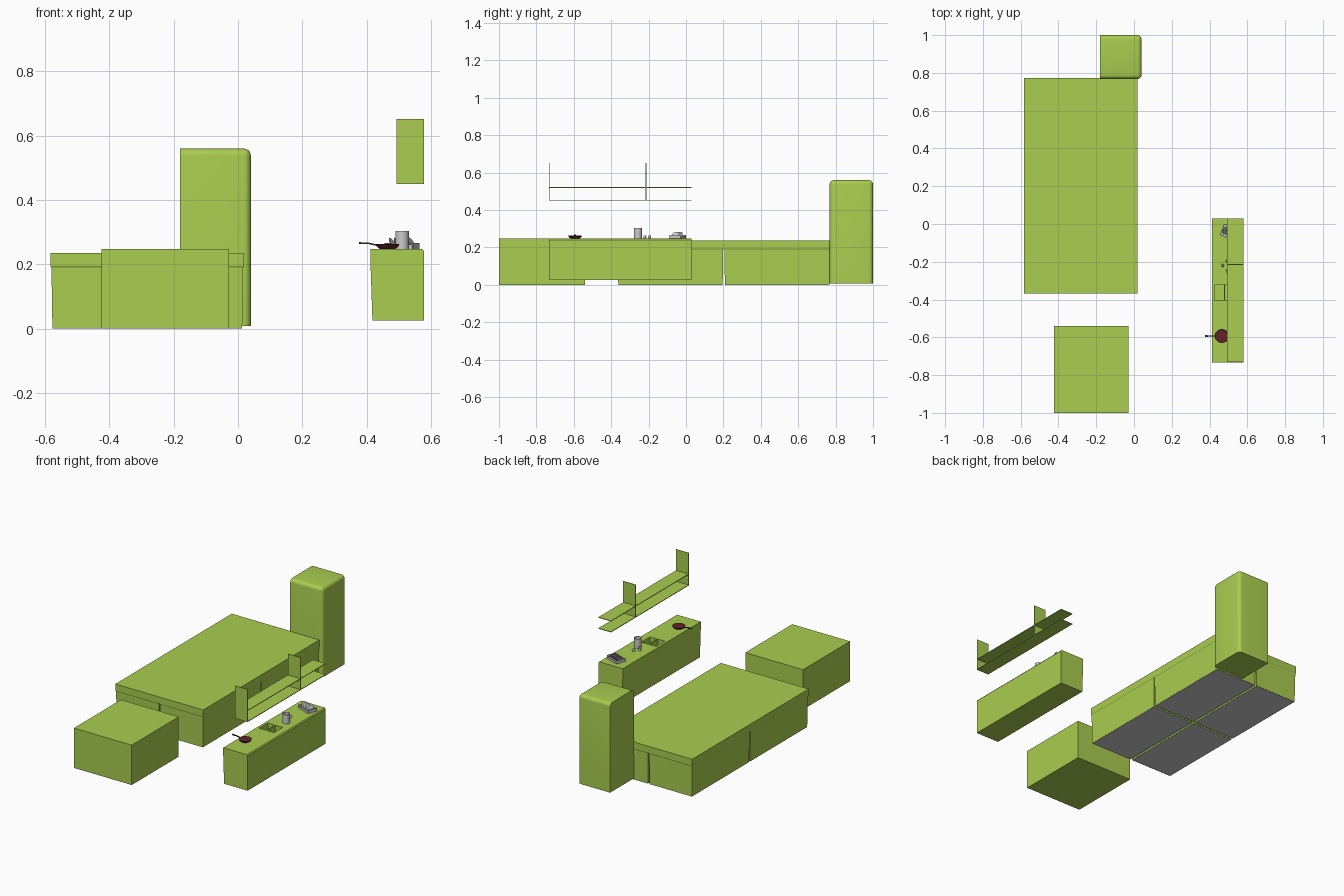
import bpy, bmesh, math
from mathutils import Matrix

if "Cube" in bpy.data.objects:
    bpy.data.objects.remove(bpy.data.objects["Cube"])


def material(name, rgb):
    m = bpy.data.materials.new(name)
    m.diffuse_color = (*rgb, 1)
    m.use_nodes = True
    m.node_tree.nodes["Principled BSDF"].inputs["Base Color"].default_value = m.diffuse_color
    return m


GREEN = material("green", (0.40, 0.61, 0.08))
RED = material("dark_red", (0.13, 0.015, 0.02))
DARK = material("charcoal", (0.05, 0.05, 0.06))


def finish(name, bm, mat=None, smooth=False):
    bmesh.ops.recalc_face_normals(bm, faces=bm.faces)
    me = bpy.data.meshes.new(name)
    bm.to_mesh(me)
    bm.free()
    ob = bpy.data.objects.new(name, me)
    bpy.context.collection.objects.link(ob)
    if mat:
        me.materials.append(mat)
    if smooth:
        bpy.ops.object.select_all(action='DESELECT')
        ob.select_set(True)
        bpy.context.view_layer.objects.active = ob
        bpy.ops.object.shade_smooth_by_angle(angle=math.radians(40))
    return ob


def add_box(bm, x0, x1, y0, y1, z0, z1):
    m = Matrix.Translation(((x0 + x1) / 2, (y0 + y1) / 2, (z0 + z1) / 2))
    m = m @ Matrix.Diagonal((x1 - x0, y1 - y0, z1 - z0, 1))
    return bmesh.ops.create_cube(bm, size=1, matrix=m)["verts"]


def box(name, *dims, mat=GREEN):
    bm = bmesh.new()
    add_box(bm, *dims)
    return finish(name, bm, mat)


def stack(bm, rings):
    """Skin a list of closed rings and cap both ends."""
    loops = [[bm.verts.new(p) for p in r] for r in rings]
    n = len(loops[0])
    for a, b in zip(loops, loops[1:]):
        for i in range(n):
            bm.faces.new((a[i], a[(i + 1) % n], b[(i + 1) % n], b[i]))
    bm.faces.new(loops[0])
    bm.faces.new(loops[-1])


def lathe(name, profile, centre, mat=None, n=20):
    bm = bmesh.new()
    stack(bm, [[(centre[0] + r * math.cos(2 * math.pi * i / n),
                 centre[1] + r * math.sin(2 * math.pi * i / n), centre[2] + z)
                for i in range(n)] for r, z in profile])
    return finish(name, bm, mat, True)


# Island: four cabinets that taper below, leaving thin wedge gaps between them
for i, (x0, x1) in enumerate(((-0.583, -0.282), (-0.282, 0.019))):
    for j, (y0, y1) in enumerate(((-0.368, 0.202), (0.202, 0.772))):
        bm = bmesh.new()
        stack(bm, [[(x0 + d, y0 + d, z), (x1 - d, y0 + d, z),
                    (x1 - d, y1 - d, z), (x0 + d, y1 - d, z)]
                   for d, z in ((0.006, 0.002), (0.003, 0.19), (0, 0.195), (0, 0.236))])
        finish(f"island_cabinet_{i}{j}", bm, GREEN)
        box(f"island_base_panel_{i}{j}", x0 + 0.007, x1 - 0.007,
            y0 + 0.007, y1 - 0.007, 0, 0.002, mat=None)

# Free standing block
box("end_block", -0.424, -0.028, -1.0, -0.54, 0, 0.247)

# Fridge with rounded door side and top
bm = bmesh.new()
add_box(bm, -0.18, 0.04, 0.768, 1.0, 0.008, 0.56)
edges = []
for e in bm.edges:
    a, b = (v.co for v in e.verts)
    upright = abs(a.z - b.z) > 0.1
    if (upright and a.x > 0) or (not upright and a.z > 0.5 and max(a.x, b.x) > 0):
        edges.append(e)
bmesh.ops.bevel(bm, geom=edges, offset=0.022, segments=5, profile=0.5, affect='EDGES')
finish("fridge", bm, GREEN, True)

# Wall counter with a leaning front and two sink basins cut into the top
bm = bmesh.new()
side = [(0.418, 0.025), (0.579, 0.025), (0.579, 0.24), (0.574, 0.247), (0.412, 0.247), (0.412, 0.2)]
stack(bm, [[(x, y, z) for x, z in side] for y in (-0.733, 0.03)])
counter = finish("counter", bm, GREEN)
bm = bmesh.new()
for x0, x1 in ((0.428, 0.476), (0.482, 0.53)):
    add_box(bm, x0, x1, -0.405, -0.32, 0.12, 0.3)
cutter = finish("basin_cutter", bm)
cutter.hide_render = True
cutter.hide_viewport = True
cut = counter.modifiers.new("basins", 'BOOLEAN')
cut.operation = 'DIFFERENCE'
cut.solver = 'EXACT'
cut.object = cutter

# Wall shelf: two boards and two uprights
for i, z in enumerate((0.452, 0.52)):
    box(f"shelf_board_{i}", 0.493, 0.579, -0.733, 0.03, z - 0.002, z + 0.002)
for i, y in enumerate((-0.731, -0.214)):
    box(f"shelf_upright_{i}", 0.493, 0.579, y - 0.002, y + 0.002, 0.45, 0.652)

# Frying pan
pan = (0.465, -0.593, 0.248)
lathe("pan_body", [(0.024, 0), (0.032, 0.006), (0.037, 0.014), (0.035, 0.014)], pan, RED)
lathe("pan_lining", [(0.024, 0.008), (0.036, 0.0145), (0.034, 0.015), (0.024, 0.0095)], pan, DARK)
bm = bmesh.new()
stack(bm, [[(x, pan[1] - w, z), (x, pan[1] + w, z), (x, pan[1] + w, z + 0.005), (x, pan[1] - w, z + 0.005)]
           for x, w, z in ((0.433, 0.003, 0.257), (0.405, 0.003, 0.263), (0.376, 0.005, 0.264))])
finish("pan_handle", bm, DARK)

# Canister with small pots beside it
lathe("canister", [(0.021, 0), (0.021, 0.057), (0.018, 0.057), (0.018, 0.006)], (0.51, -0.257, 0.247))
for i, (x, y, r) in enumerate(((0.47, -0.22, 0.008), (0.495, -0.195, 0.009), (0.492, -0.245, 0.005))):
    lathe(f"small_pot_{i}", [(r * 0.6, 0), (r, r * 0.7), (r, r * 1.3), (r * 0.6, r * 2)], (x, y, 0.247), n=12)

# Dish rack, turned on the counter, with plates standing in it
bm = bmesh.new()
add_box(bm, -0.045, 0.045, -0.03, 0.03, 0, 0.006)
for s in (-1, 1):
    add_box(bm, -0.045, 0.045, s * 0.03 - 0.002, s * 0.03 + 0.002, 0, 0.014)
    add_box(bm, s * 0.045 - 0.002, s * 0.045 + 0.002, -0.03, 0.03, 0, 0.02)
for k in range(5):
    m = Matrix.Translation((-0.032 + 0.016 * k, 0, 0.018)) @ Matrix.Rotation(math.radians(60), 4, 'Y')
    bmesh.ops.create_cone(bm, cap_ends=True, segments=16, radius1=0.016,
                          radius2=0.02, depth=0.003, matrix=m)
bmesh.ops.transform(bm, verts=bm.verts,
                    matrix=Matrix.Translation((0.51, -0.045, 0.247)) @ Matrix.Rotation(math.radians(-20), 4, 'Z'))
finish("dish_rack", bm)
